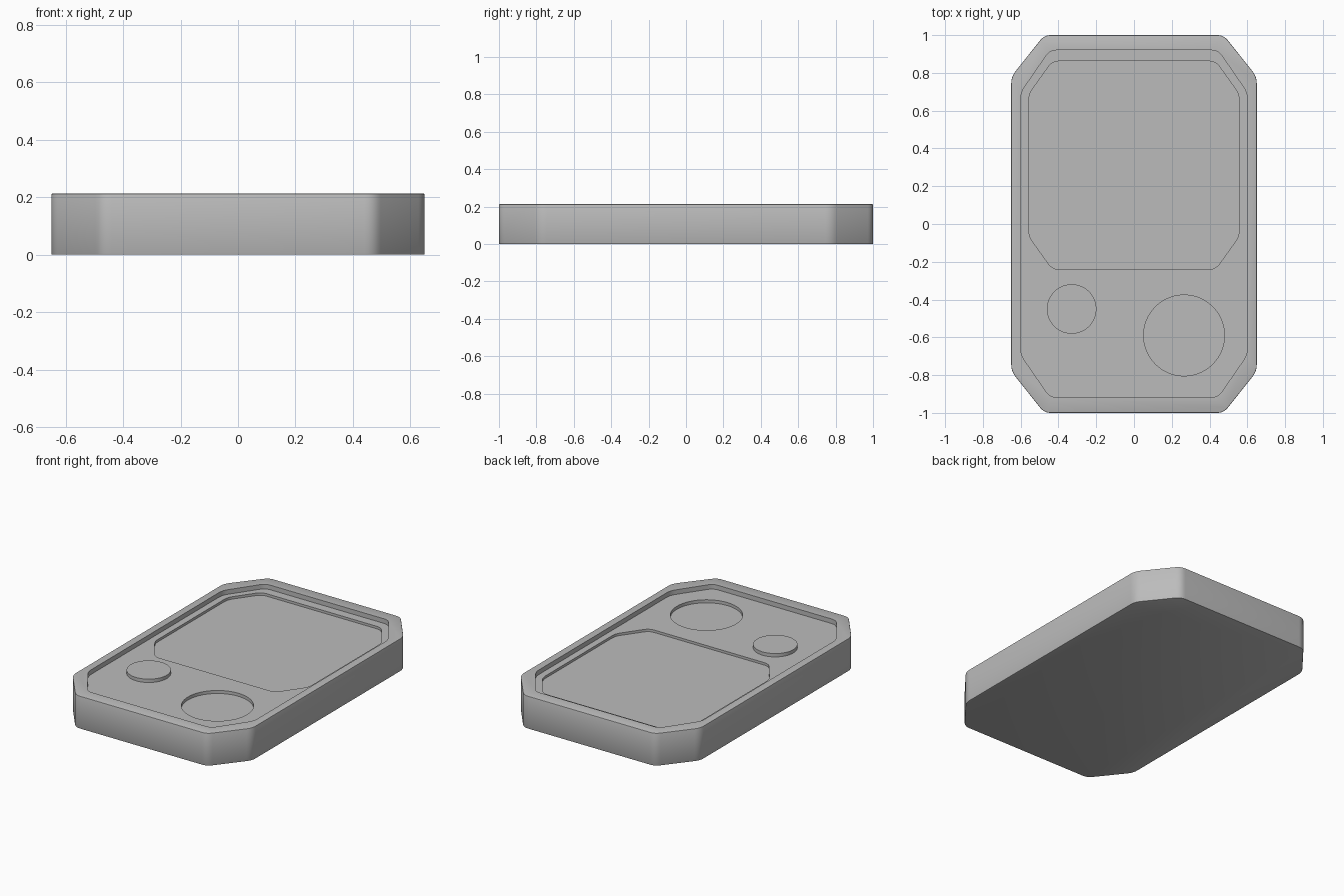
import bpy, bmesh, math
from mathutils import Vector

if "Cube" in bpy.data.objects:
    bpy.data.objects.remove(bpy.data.objects["Cube"])

grey = bpy.data.materials.new("plain grey")
grey.diffuse_color = (0.5, 0.5, 0.5, 1)
grey.use_nodes = True
grey.node_tree.nodes["Principled BSDF"].inputs["Base Color"].default_value = grey.diffuse_color


def chamfered(w, y0, y1, cx, cy, soft=0.035, steps=5):
    """Rectangle outline with cut corners, each corner softened by a small curve."""
    pts = [(w, y0 + cy), (w, y1 - cy), (w - cx, y1), (cx - w, y1),
           (-w, y1 - cy), (-w, y0 + cy), (cx - w, y0), (w - cx, y0)]
    pts = [Vector(p) for p in pts]
    out = []
    for i, p in enumerate(pts):
        a = p + (pts[i - 1] - p).normalized() * soft
        b = p + (pts[(i + 1) % 8] - p).normalized() * soft
        for k in range(steps + 1):
            t = k / steps
            out.append(a * (1 - t) ** 2 + p * 2 * t * (1 - t) + b * t * t)
    return out


def circle(x, y, r, n=96):
    return [Vector((x + r * math.cos(2 * math.pi * k / n),
                    y + r * math.sin(2 * math.pi * k / n))) for k in range(n)]


def prism(name, outline, z0, z1, bevel=0.0):
    """Upright solid from an outline, with optional softened top and bottom edges."""
    bm = bmesh.new()
    face = bm.faces.new([bm.verts.new((p.x, p.y, z0)) for p in outline])
    ext = bmesh.ops.extrude_face_region(bm, geom=[face])["geom"]
    bmesh.ops.translate(bm, vec=(0, 0, z1 - z0),
                        verts=[v for v in ext if isinstance(v, bmesh.types.BMVert)])
    bmesh.ops.recalc_face_normals(bm, faces=bm.faces)
    if bevel:
        rims = [e for e in bm.edges if abs(e.verts[0].co.z - e.verts[1].co.z) < 1e-5]
        bmesh.ops.bevel(bm, geom=rims, offset=bevel, segments=2, profile=0.5,
                        affect='EDGES')
    mesh = bpy.data.meshes.new(name)
    bm.to_mesh(mesh)
    bm.free()
    mesh.materials.append(grey)
    obj = bpy.data.objects.new(name, mesh)
    bpy.context.collection.objects.link(obj)
    return obj


def activate(obj):
    bpy.ops.object.select_all(action='DESELECT')
    obj.select_set(True)
    bpy.context.view_layer.objects.active = obj


HEIGHT, FLOOR = 0.213, 0.183

# Case with cut corners
case = prism("case", chamfered(0.65, -1, 1, 0.175, 0.22), 0, HEIGHT, 0.004)

# Sunken front panel, screen well and dial well
wells = [
    prism("panel_cutter", chamfered(0.6, -0.917, 0.92, 0.155, 0.225), FLOOR, 0.4),
    prism("screen_cutter", chamfered(0.557, -0.24, 0.862, 0.125, 0.175), FLOOR - 0.016, 0.4),
    prism("dial_cutter", circle(0.265, -0.59, 0.214), FLOOR - 0.02, 0.4),
]
activate(case)
for cutter in wells:
    mod = case.modifiers.new(cutter.name, 'BOOLEAN')
    mod.operation = 'DIFFERENCE'
    mod.solver = 'EXACT'
    mod.object = cutter
    bpy.ops.object.modifier_apply(modifier=mod.name)
for cutter in wells:
    bpy.data.objects.remove(cutter, do_unlink=True)

# Small raised button
button = prism("button", circle(-0.33, -0.45, 0.131), FLOOR - 0.01, FLOOR + 0.022)

for obj in (case, button):
    activate(obj)
    bpy.ops.object.shade_smooth_by_angle(angle=math.radians(30))
